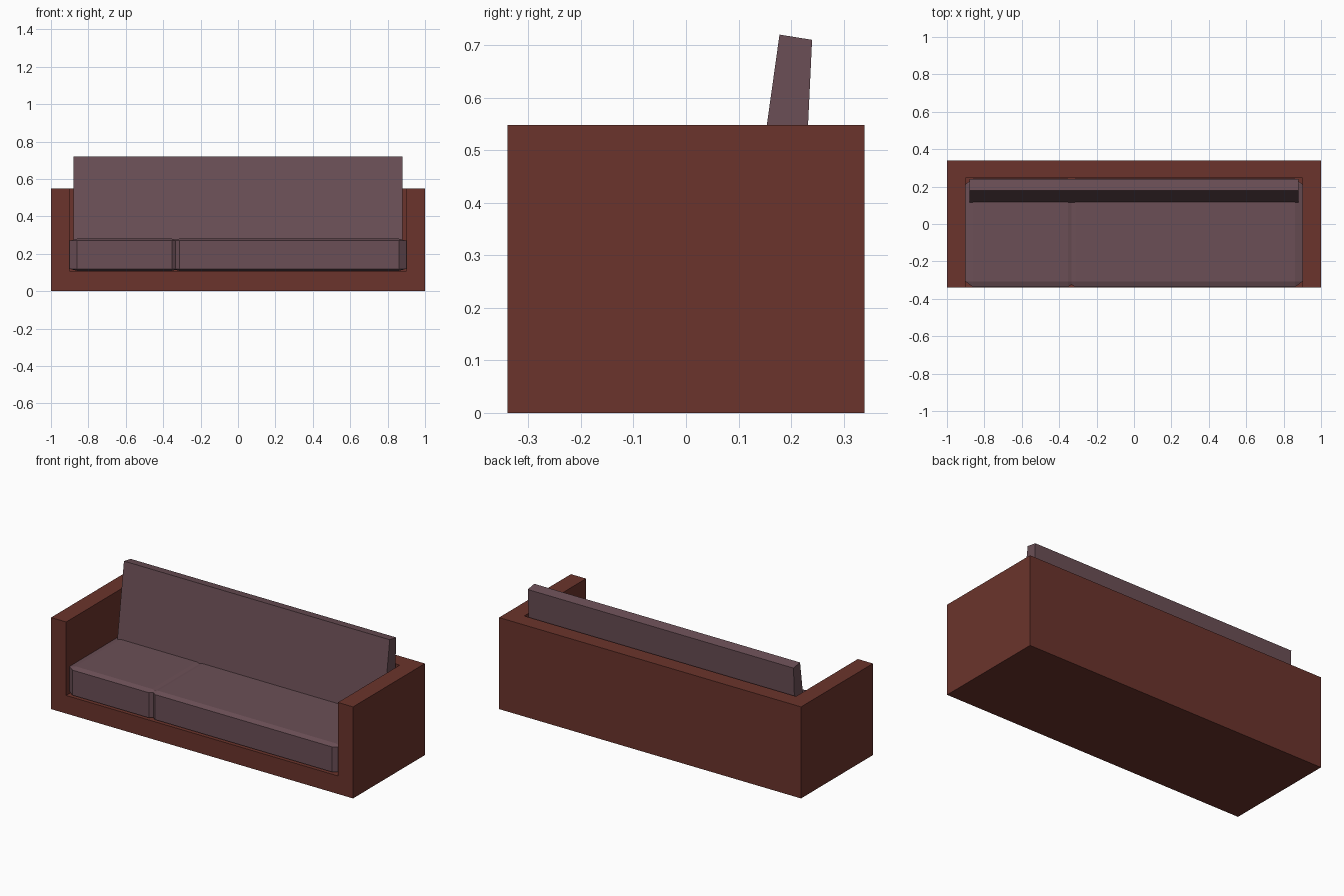
import bpy
import bmesh
from itertools import product

if "Cube" in bpy.data.objects:
    bpy.data.objects.remove(bpy.data.objects["Cube"], do_unlink=True)


def make_material(name, colour):
    mat = bpy.data.materials.new(name)
    mat.use_nodes = True
    mat.diffuse_color = colour
    mat.node_tree.nodes["Principled BSDF"].inputs["Base Color"].default_value = colour
    return mat


def hull_object(name, points, mat):
    """Closed flat-faced solid around a set of points."""
    bm = bmesh.new()
    for p in points:
        bm.verts.new(p)
    bmesh.ops.convex_hull(bm, input=bm.verts[:])
    bmesh.ops.dissolve_limit(bm, angle_limit=0.01, verts=bm.verts[:], edges=bm.edges[:])
    bmesh.ops.recalc_face_normals(bm, faces=bm.faces[:])
    mesh = bpy.data.meshes.new(name)
    bm.to_mesh(mesh)
    bm.free()
    mesh.materials.append(mat)
    obj = bpy.data.objects.new(name, mesh)
    bpy.context.collection.objects.link(obj)
    return obj


def box(name, xs, ys, zs, mat):
    return hull_object(name, product(xs, ys, zs), mat)


def chamfered_box(name, xs, ys, zs, chamfer, mat):
    """Box whose edges are cut back by a different amount on each axis."""
    points = []
    for signs in product((0, 1), repeat=3):
        for full in range(3):
            points.append([
                r[s] + (0 if axis == full else c * (1 - 2 * s))
                for axis, (r, s, c) in enumerate(zip((xs, ys, zs), signs, chamfer))])
    return hull_object(name, points, mat)


wood = make_material("red brown frame", (0.147, 0.034, 0.025, 1))
fabric = make_material("mauve fabric", (0.147, 0.078, 0.093, 1))

# Frame: solid block with the seating space cut out of the front and top
frame = box("frame", (-1, 1), (-0.34, 0.34), (0, 0.548), wood)
cutter = box("frame_cutter", (-0.9, 0.9), (-0.5, 0.245), (0.108, 0.8), wood)
cutter.hide_render = True
cut = frame.modifiers.new("seat_space", "BOOLEAN")
cut.operation = "DIFFERENCE"
cut.solver = "EXACT"
cut.object = cutter
bpy.context.view_layer.objects.active = frame
bpy.ops.object.modifier_apply(modifier=cut.name)
bpy.data.objects.remove(cutter, do_unlink=True)

# Seat cushions: a short one and a long one, pressed into each other
for name, xs in (("right_seat_cushion", (-0.9, -0.314)),
                 ("left_seat_cushion", (-0.354, 0.9))):
    chamfered_box(name, xs, (-0.338, 0.243), (0.109, 0.281), (0.04, 0.03, 0.011), fabric)

# Backrest: leaning, tapered slab
profile = ((0.112, 0.25), (0.218, 0.25), (0.24, 0.71), (0.178, 0.72))
hull_object("back_cushion", [(x, y, z) for x in (-0.88, 0.88) for y, z in profile], fabric)
